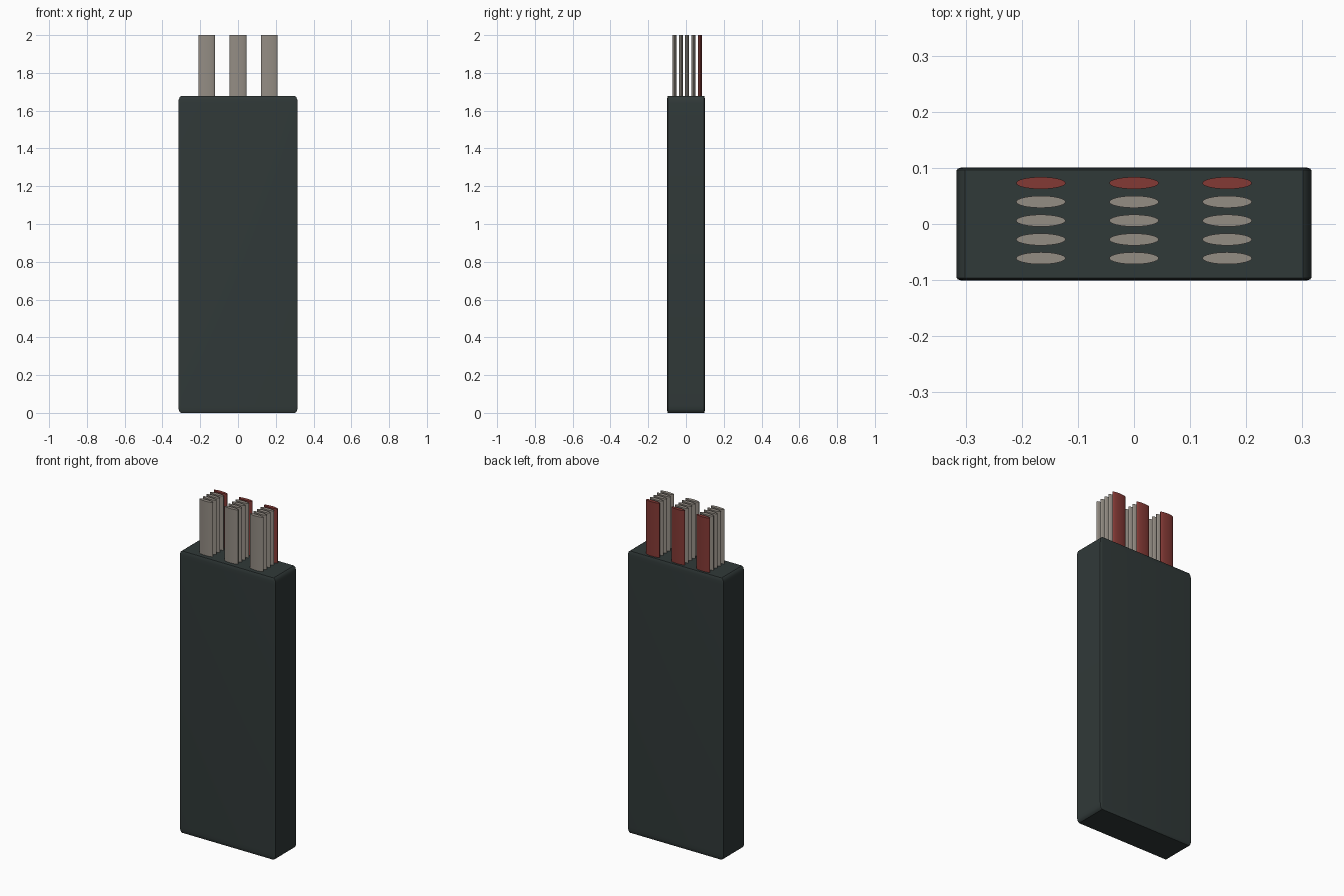
import bpy
import bmesh
from mathutils import Matrix

if "Cube" in bpy.data.objects:
    bpy.data.objects.remove(bpy.data.objects["Cube"])


def material(name, rgb):
    mat = bpy.data.materials.new(name)
    mat.use_nodes = True
    color = (*rgb, 1.0)
    mat.diffuse_color = color
    mat.node_tree.nodes["Principled BSDF"].inputs["Base Color"].default_value = color
    return mat


def add_object(name, bm, mat, angle):
    mesh = bpy.data.meshes.new(name)
    bm.to_mesh(mesh)
    bm.free()
    mesh.materials.append(mat)
    obj = bpy.data.objects.new(name, mesh)
    bpy.context.collection.objects.link(obj)
    bpy.ops.object.select_all(action="DESELECT")
    obj.select_set(True)
    bpy.context.view_layer.objects.active = obj
    bpy.ops.object.shade_smooth_by_angle(angle=angle)
    return obj


dark = material("dark slate", (0.030, 0.041, 0.040))
grey = material("warm grey", (0.296, 0.266, 0.231))
red = material("brick red", (0.231, 0.042, 0.036))

WIDTH, DEPTH, BODY_TOP, TOP = 0.632, 0.202, 1.677, 2.0

# Body: softly bevelled block, the bevel stretched with the proportions
bm = bmesh.new()
bmesh.ops.create_cube(bm, size=1)
bmesh.ops.bevel(bm, geom=bm.edges[:], offset=0.023, segments=3,
                profile=0.5, affect="EDGES")
bmesh.ops.scale(bm, vec=(WIDTH, DEPTH, BODY_TOP), verts=bm.verts)
bmesh.ops.translate(bm, vec=(0, 0, BODY_TOP / 2), verts=bm.verts)
add_object("body", bm, dark, 0.6)

# Prongs: three columns of flat oval blades, the rear row in red
SINK = 0.02
height = TOP - BODY_TOP + SINK
for col, side in enumerate(("right", "middle", "left")):
    for row in range(5):
        bm = bmesh.new()
        bmesh.ops.create_cone(bm, cap_ends=True, segments=32,
                              radius1=1, radius2=1, depth=height)
        place = Matrix.Translation(((col - 1) * 0.166, -0.061 + row * 0.0335,
                                    TOP - height / 2))
        bm.transform(place @ Matrix.Diagonal((0.044, 0.0107, 1, 1)))
        add_object(f"{side}_prong_{row + 1}", bm, red if row == 4 else grey, 0.6)
